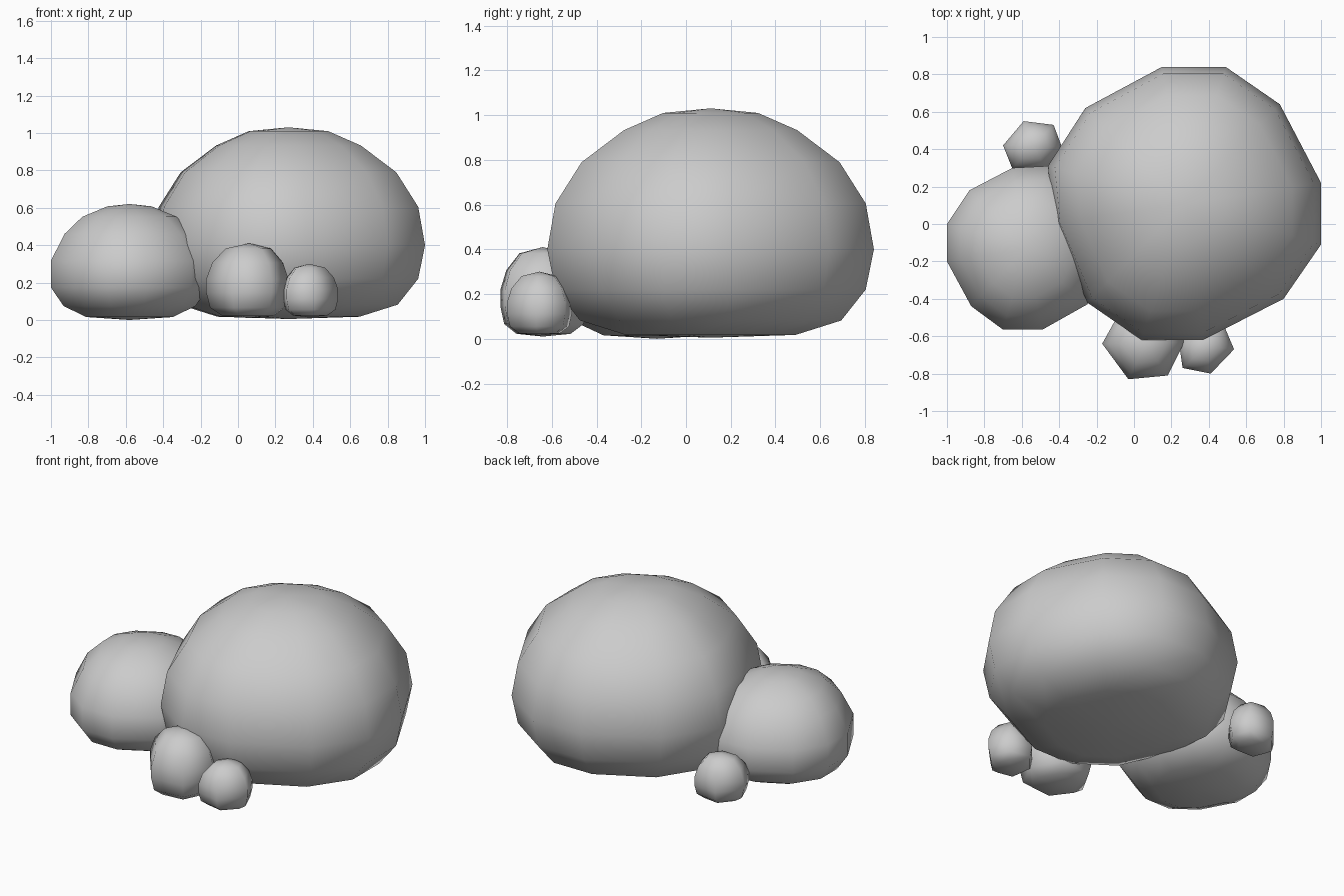
import bpy, bmesh

# (radius factor, height factor) from the underside to the crown
LARGE = [(0.52, 0.012), (0.80, 0.075), (0.95, 0.21), (1.0, 0.385),
         (0.95, 0.585), (0.79, 0.765), (0.53, 0.905), (0.29, 0.98)]
MEDIUM = [(0.55, 0.025), (0.84, 0.12), (1.0, 0.28), (1.0, 0.51),
          (0.83, 0.74), (0.60, 0.89), (0.28, 0.98)]
SMALL = [(0.62, 0.03), (0.91, 0.14), (1.0, 0.34), (1.0, 0.52),
         (0.86, 0.74), (0.55, 0.93)]


def rock(name, outline, centre, bottom, top, profile):
    """Loft a plan outline through a boulder-shaped vertical profile."""
    bm = bmesh.new()
    cx, cy = centre
    rings = []
    for r, h in profile:
        z = bottom + (top - bottom) * h
        rings.append([bm.verts.new((cx + (x - cx) * r, cy + (y - cy) * r, z))
                      for x, y in outline])
    base = bm.verts.new((cx, cy, bottom))
    crown = bm.verts.new((cx, cy, top))
    n = len(outline)
    for i in range(n):
        j = (i + 1) % n
        for a, b in zip(rings, rings[1:]):
            bm.faces.new((a[i], a[j], b[j], b[i]))
        bm.faces.new((base, rings[0][j], rings[0][i]))
        bm.faces.new((crown, rings[-1][i], rings[-1][j]))
    bmesh.ops.recalc_face_normals(bm, faces=bm.faces)
    for f in bm.faces:
        f.smooth = True
    mesh = bpy.data.meshes.new(name)
    bm.to_mesh(mesh)
    bm.free()
    obj = bpy.data.objects.new(name, mesh)
    bpy.context.collection.objects.link(obj)
    return obj


# Main boulder
rock("large_boulder",
     [(1.0, 0.22), (0.78, 0.64), (0.49, 0.84), (0.15, 0.84), (-0.26, 0.62),
      (-0.46, 0.31), (-0.43, 0.0), (-0.25, -0.42), (0.04, -0.62),
      (0.37, -0.62), (0.80, -0.40), (1.0, -0.11)],
     (0.27, 0.11), 0.005, 1.03, LARGE)

# Side boulder
rock("medium_boulder",
     [(-1.0, 0.0), (-1.0, -0.20), (-0.87, -0.44), (-0.70, -0.565),
      (-0.49, -0.565), (-0.25, -0.43), (-0.16, -0.24), (-0.16, -0.02),
      (-0.27, 0.19), (-0.46, 0.31), (-0.65, 0.30), (-0.88, 0.18)],
     (-0.58, -0.13), 0.0, 0.62, MEDIUM)

# Small stones around the edge
rock("front_stone",
     [(-0.17, -0.64), (-0.03, -0.83), (0.18, -0.81), (0.27, -0.63),
      (0.15, -0.44), (-0.07, -0.46)],
     (0.06, -0.64), 0.01, 0.41, SMALL)
rock("front_pebble",
     [(0.24, -0.63), (0.26, -0.77), (0.41, -0.80), (0.535, -0.67),
      (0.48, -0.54), (0.34, -0.51)],
     (0.38, -0.655), 0.015, 0.30, SMALL)
rock("back_pebble",
     [(-0.70, 0.42), (-0.59, 0.55), (-0.43, 0.53), (-0.385, 0.41),
      (-0.47, 0.29), (-0.65, 0.295)],
     (-0.54, 0.42), 0.015, 0.30, SMALL)
